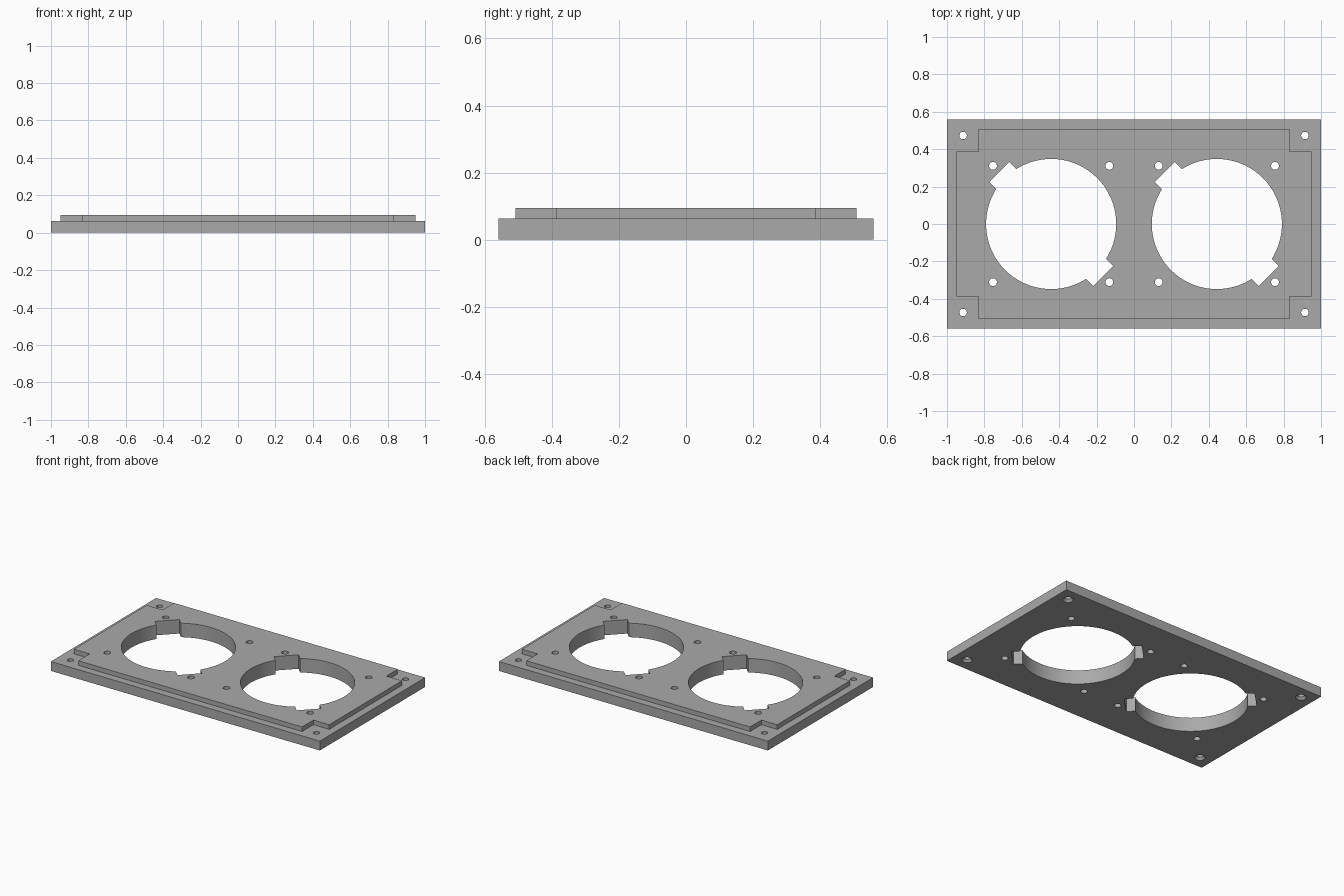
import bpy, bmesh, math

cube = bpy.data.objects.get("Cube")
if cube:
    bpy.data.objects.remove(cube, do_unlink=True)

grey = bpy.data.materials.new("plain grey")
grey.use_nodes = True
GREY = (0.40, 0.40, 0.40, 1)
grey.diffuse_color = GREY
grey.node_tree.nodes["Principled BSDF"].inputs["Base Color"].default_value = GREY

PLATE_TOP, PANEL_TOP = 0.063, 0.094


def prism(name, outline, z0, z1):
    """Solid made by extruding a flat outline from z0 to z1."""
    bm = bmesh.new()
    face = bm.faces.new([bm.verts.new((x, y, z0)) for x, y in outline])
    ext = bmesh.ops.extrude_face_region(bm, geom=[face])
    top = [v for v in ext["geom"] if isinstance(v, bmesh.types.BMVert)]
    bmesh.ops.translate(bm, verts=top, vec=(0, 0, z1 - z0))
    bmesh.ops.recalc_face_normals(bm, faces=bm.faces[:])
    mesh = bpy.data.meshes.new(name)
    bm.to_mesh(mesh)
    bm.free()
    obj = bpy.data.objects.new(name, mesh)
    bpy.context.collection.objects.link(obj)
    mesh.materials.append(grey)
    return obj


def cylinder(name, x, y, r0, r1, z0, z1, sides):
    """Cylinder or cone cutter standing on z0."""
    bpy.ops.mesh.primitive_cone_add(vertices=sides, radius1=r0, radius2=r1,
                                    depth=z1 - z0, location=(x, y, (z0 + z1) / 2))
    obj = bpy.context.object
    obj.name = name
    obj.data.materials.append(grey)
    return obj


def combine(body, tool, operation):
    """Apply a boolean to the body and remove the tool."""
    tool.hide_render = True
    mod = body.modifiers.new("combine", "BOOLEAN")
    mod.operation, mod.solver, mod.object = operation, "EXACT", tool
    bpy.context.view_layer.objects.active = body
    bpy.ops.object.modifier_apply(modifier=mod.name)
    bpy.data.objects.remove(tool, do_unlink=True)


# Base plate
X, Y = 1.0, 0.559
plate = prism("mounting_plate", [(-X, -Y), (X, -Y), (X, Y), (-X, Y)], 0, PLATE_TOP)

# Raised panel with notched corners
ox, oy, ix, iy = 0.949, 0.508, 0.832, 0.387
quarter = [(ox, iy), (ix, iy), (ix, oy)]
outline = (quarter + [(-x, y) for x, y in reversed(quarter)]
           + [(-x, -y) for x, y in quarter] + [(x, -y) for x, y in reversed(quarter)])
combine(plate, prism("raised_panel", outline, 0.03, PANEL_TOP), "UNION")

# Two large openings, each with a diagonal slot and four screw holes
for cx in (-0.443, 0.443):
    combine(plate, cylinder("opening", cx, 0, 0.348, 0.348, -0.1, 0.2, 72), "DIFFERENCE")
    d, w = 0.278, 0.0535
    slot = [(-d - w, d - w), (d - w, -d - w), (d + w, -d + w), (-d + w, d + w)]
    combine(plate, prism("slot", [(cx + x, y) for x, y in slot], -0.1, 0.2), "DIFFERENCE")
    for sx in (-1, 1):
        for sy in (-1, 1):
            combine(plate, cylinder("screw_hole", cx + sx * 0.311, sy * 0.311,
                                    0.021, 0.021, -0.1, 0.2, 24), "DIFFERENCE")

# Corner holes, countersunk from below
for sx in (-1, 1):
    for sy in (-1, 1):
        x, y = sx * 0.914, sy * 0.473
        combine(plate, cylinder("corner_hole", x, y, 0.02, 0.02, -0.1, 0.2, 24), "DIFFERENCE")
        combine(plate, cylinder("countersink", x, y, 0.042, 0.018, -0.01, 0.018, 24), "DIFFERENCE")

# Smooth round walls, sharp edges
bpy.ops.object.select_all(action="DESELECT")
plate.select_set(True)
bpy.context.view_layer.objects.active = plate
bpy.ops.object.shade_smooth_by_angle(angle=math.radians(30))
